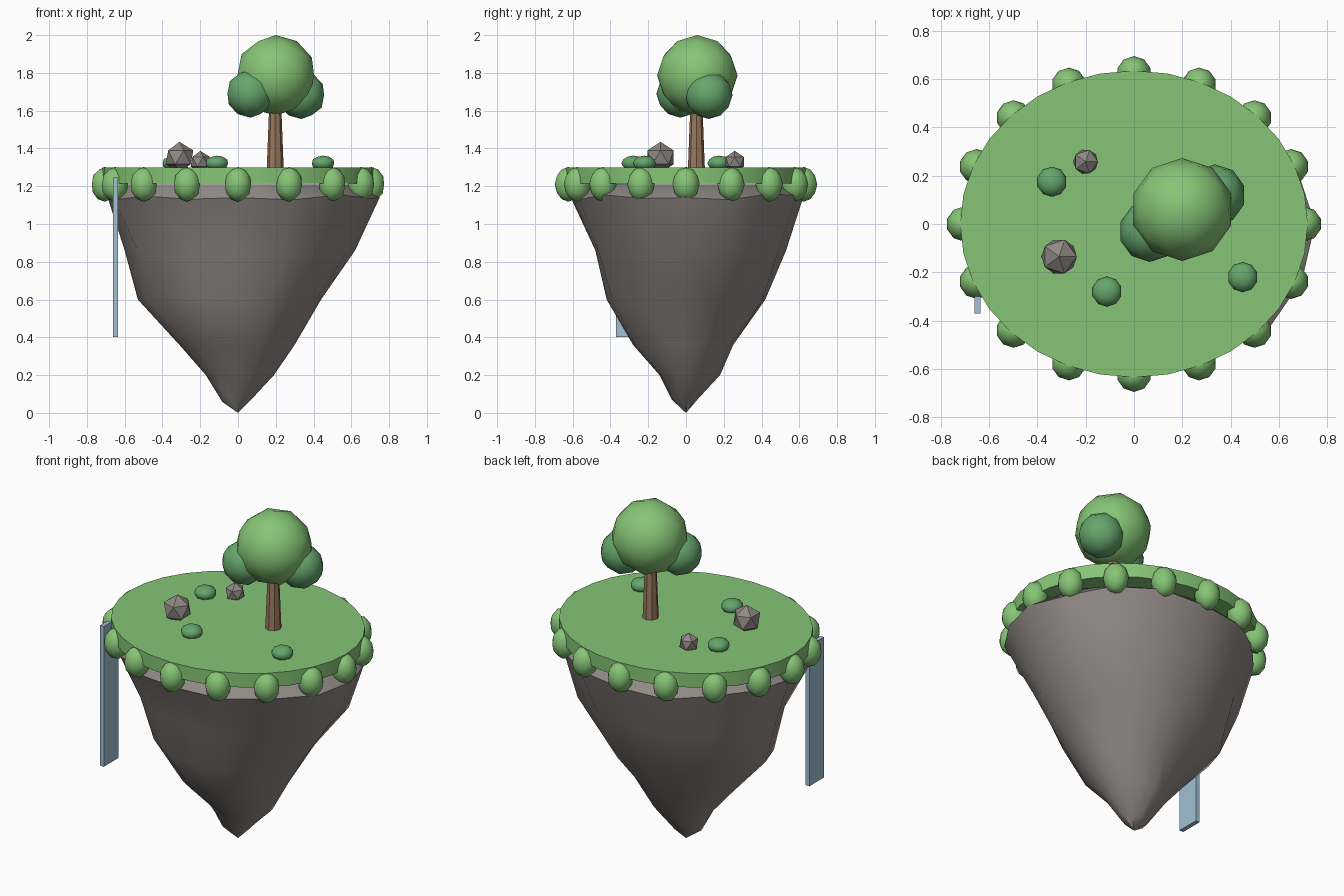
import bpy, bmesh, math, random
from mathutils import Matrix, Vector

random.seed(4)
cube = bpy.data.objects.get("Cube")
if cube:
    bpy.data.objects.remove(cube, do_unlink=True)


def material(name, rgb):
    m = bpy.data.materials.new(name)
    m.use_nodes = True
    m.diffuse_color = (*rgb, 1)
    m.node_tree.nodes["Principled BSDF"].inputs["Base Color"].default_value = (*rgb, 1)
    return m


GRASS = material("grass green", (0.24, 0.56, 0.18))
LEAF = material("dark leaf green", (0.13, 0.38, 0.15))
STONE = material("warm grey stone", (0.28, 0.25, 0.235))
BARK = material("brown bark", (0.33, 0.19, 0.11))
WATER = material("pale blue water", (0.36, 0.53, 0.65))


def finish(name, bm, mat, angle=35):
    bmesh.ops.recalc_face_normals(bm, faces=bm.faces)
    mesh = bpy.data.meshes.new(name)
    bm.to_mesh(mesh)
    bm.free()
    mesh.materials.append(mat)
    mesh.shade_smooth()
    mesh.set_sharp_from_angle(angle=math.radians(angle))
    ob = bpy.data.objects.new(name, mesh)
    bpy.context.collection.objects.link(ob)
    return ob


def ball(name, centre, size, mat, detail=2):
    bm = bmesh.new()
    bmesh.ops.create_icosphere(bm, subdivisions=detail, radius=1,
                               matrix=Matrix.LocRotScale(Vector(centre), None, Vector(size)))
    return finish(name, bm, mat)


def cone(name, centre, r1, r2, height, sides, mat, scale_y=1):
    bm = bmesh.new()
    bmesh.ops.create_cone(bm, cap_ends=True, segments=sides, radius1=r1, radius2=r2, depth=height,
                          matrix=Matrix.LocRotScale(Vector(centre), None, Vector((1, scale_y, 1))))
    return finish(name, bm, mat)


# Hanging rock: rings of (height, +x, -x, +y, -y) reach, closed to a tip
RINGS = [
    (1.21, 0.66, 0.60, 0.55, 0.54),
    (1.14, 0.75, 0.69, 0.62, 0.61),
    (0.86, 0.62, 0.60, 0.53, 0.48),
    (0.60, 0.44, 0.53, 0.42, 0.42),
    (0.36, 0.30, 0.31, 0.25, 0.28),
    (0.20, 0.19, 0.17, 0.18, 0.14),
    (0.07, 0.07, 0.09, 0.06, 0.075),
]
SIDES = 16
bm = bmesh.new()
loops = []
for level, (z, right, left, back, front) in enumerate(RINGS):
    loop = []
    for i in range(SIDES):
        a = math.tau * i / SIDES
        c, s = math.cos(a), math.sin(a)
        on_axis = i % 4 == 0
        k = 1 if on_axis else random.uniform(0.96, 1.04)
        dz = 0 if on_axis or level == 0 else random.uniform(-0.015, 0.02)
        loop.append(bm.verts.new((c * k * (right if c > 0 else left),
                                  s * k * (back if s > 0 else front), z + dz)))
    loops.append(loop)
tip = bm.verts.new((0, 0, 0))
bm.faces.new(loops[0])
for upper, lower in zip(loops, loops[1:]):
    for i in range(SIDES):
        j = (i + 1) % SIDES
        bm.faces.new((upper[i], upper[j], lower[j], lower[i]))
for i in range(SIDES):
    bm.faces.new((loops[-1][i], loops[-1][(i + 1) % SIDES], tip))
finish("hanging_rock", bm, STONE, 40)

# Grass top with tufts around the edge
cone("grass_top", (0, 0, 1.2575), 0.72, 0.72, 0.085, 32, GRASS, 0.882)
for i in range(16):
    a = math.tau * i / 16
    ball(f"edge_tuft_{i + 1}", (0.705 * math.cos(a), 0.623 * math.sin(a), 1.21),
         (0.072, 0.072, 0.092), GRASS)

# Tree
cone("tree_trunk", (0.197, 0.055, 1.47), 0.045, 0.031, 0.36, 8, BARK)
ball("tree_crown", (0.2, 0.06, 1.787), (0.213,) * 3, GRASS)
ball("crown_side_right", (0.065, -0.03, 1.69), (0.127,) * 3, LEAF)
ball("crown_side_left", (0.335, 0.12, 1.683), (0.127,) * 3, LEAF)

# Bushes and boulders
for i, (x, y) in enumerate([(-0.34, 0.175), (-0.112, -0.28), (0.45, -0.22)]):
    ball(f"bush_{i + 1}", (x, y, 1.322), (0.062, 0.062, 0.04), LEAF)
for i, (x, y, z, r) in enumerate([(-0.31, -0.135, 1.353, 0.082), (-0.2, 0.258, 1.33, 0.057)]):
    ball(f"boulder_{i + 1}", (x, y, z), (r, r, r), STONE, 1)

# Waterfall sheet
bm = bmesh.new()
bmesh.ops.create_cube(bm, size=1, matrix=Matrix.LocRotScale(
    Vector((-0.648, -0.3, 0.823)), None, Vector((0.026, 0.14, 0.845))))
finish("waterfall", bm, WATER)
